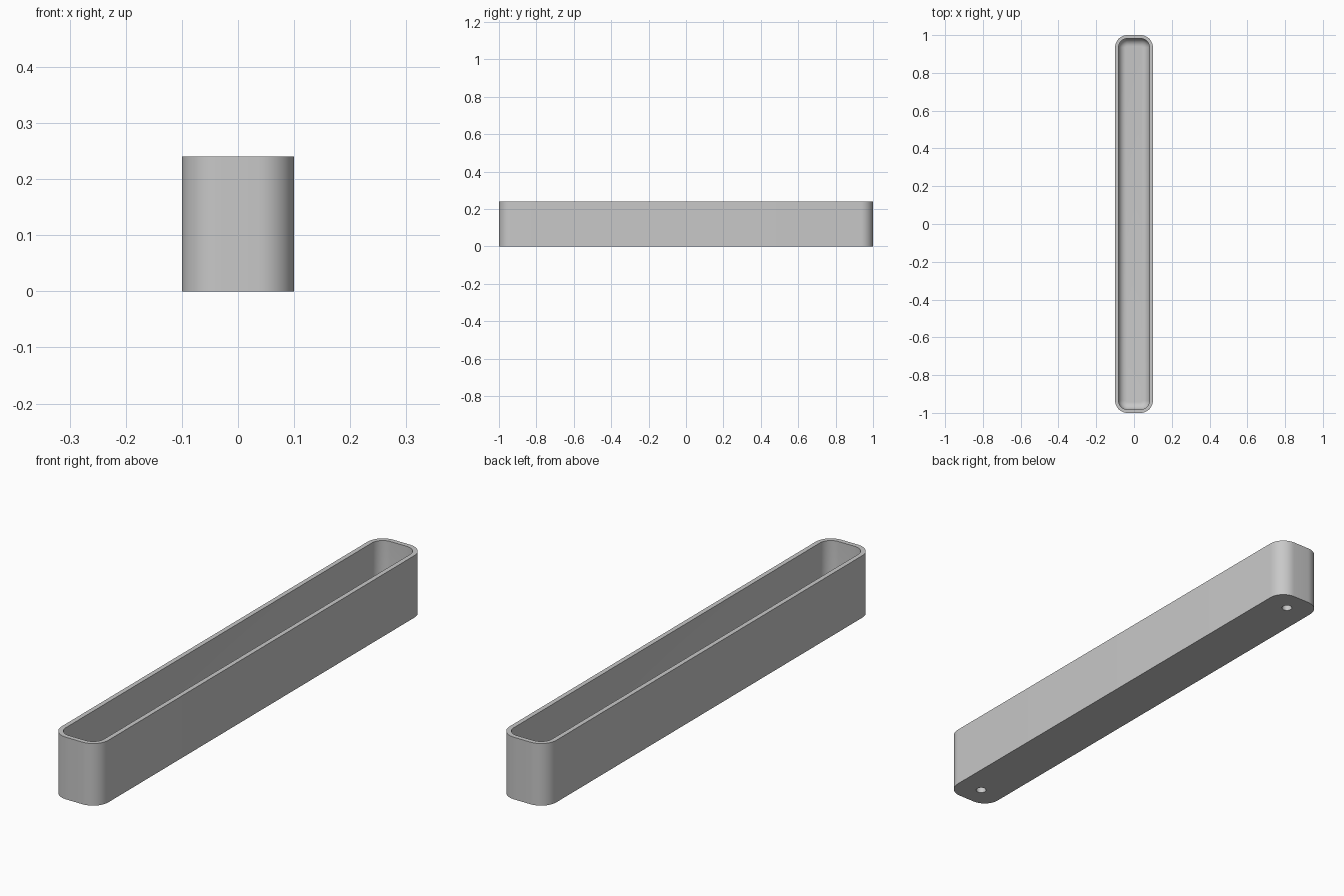
import bpy
import bmesh
import math

cube = bpy.data.objects.get("Cube")
if cube:
    bpy.data.objects.remove(cube, do_unlink=True)

# Main dimensions
HALF_W, HALF_L, HEIGHT = 0.1, 1.0, 0.24
CORNER, WALL, FLOOR, FILLET = 0.065, 0.018, 0.035, 0.04
HOLE_Y, HOLE_R, HOLE_DEPTH = 0.915, 0.019, 0.022
CORNER_STEPS, FILLET_STEPS = 12, 8

grey = bpy.data.materials.new("plain grey")
grey.use_nodes = True
grey.diffuse_color = (0.58, 0.58, 0.58, 1)
grey.node_tree.nodes["Principled BSDF"].inputs["Base Color"].default_value = grey.diffuse_color


def ring(bm, inset, z):
    """Rounded rectangle of vertices, shrunk by inset."""
    r = CORNER - inset
    verts = []
    for i, (sx, sy) in enumerate([(1, 1), (-1, 1), (-1, -1), (1, -1)]):
        for k in range(CORNER_STEPS + 1):
            a = math.pi / 2 * (i + k / CORNER_STEPS)
            verts.append(bm.verts.new((sx * (HALF_W - CORNER) + r * math.cos(a),
                                       sy * (HALF_L - CORNER) + r * math.sin(a), z)))
    return verts


def make_object(name, bm):
    bmesh.ops.recalc_face_normals(bm, faces=bm.faces)
    mesh = bpy.data.meshes.new(name)
    bm.to_mesh(mesh)
    bm.free()
    mesh.materials.append(grey)
    obj = bpy.data.objects.new(name, mesh)
    bpy.context.collection.objects.link(obj)
    return obj


# Tray: outer wall, rim, inner wall, then a rounded transition to the floor
profile = [(0, 0), (0, HEIGHT), (WALL, HEIGHT)]
for k in range(FILLET_STEPS + 1):
    a = math.pi / 2 * k / FILLET_STEPS
    profile.append((WALL + FILLET * (1 - math.cos(a)),
                    FLOOR + FILLET * (1 - math.sin(a))))

bm = bmesh.new()
rings = [ring(bm, inset, z) for inset, z in profile]
for low, high in zip(rings, rings[1:]):
    for i in range(len(low)):
        j = (i + 1) % len(low)
        bm.faces.new((low[i], low[j], high[j], high[i]))
bm.faces.new(rings[0])
bm.faces.new(rings[-1])
tray = make_object("tray", bm)

# Blind round holes in the underside, one near each end
bm = bmesh.new()
for side in (-1, 1):
    made = bmesh.ops.create_cone(bm, cap_ends=True, segments=32, radius1=HOLE_R,
                                 radius2=HOLE_R, depth=2 * HOLE_DEPTH)
    bmesh.ops.translate(bm, verts=made["verts"], vec=(0, side * HOLE_Y, 0))
cutter = make_object("hole_cutter", bm)
cutter.hide_render = True

cut = tray.modifiers.new("underside holes", 'BOOLEAN')
cut.operation = 'DIFFERENCE'
cut.solver = 'EXACT'
cut.object = cutter

bpy.ops.object.select_all(action='DESELECT')
tray.select_set(True)
bpy.context.view_layer.objects.active = tray
bpy.ops.object.modifier_apply(modifier=cut.name)
bpy.data.objects.remove(cutter, do_unlink=True)
bpy.ops.object.shade_smooth_by_angle(angle=math.radians(30))
